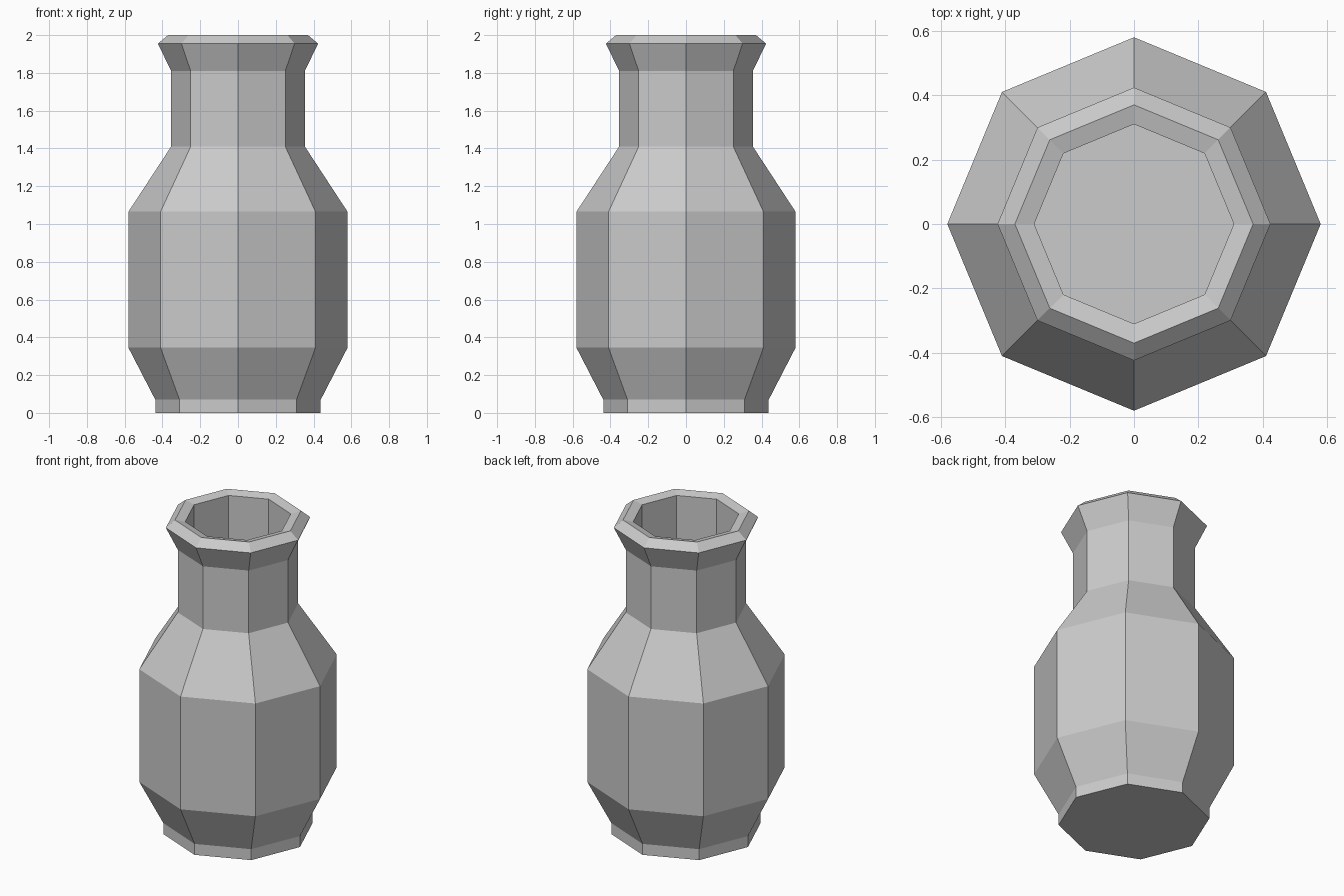
import bpy
import bmesh
import math

cube = bpy.data.objects.get("Cube")
if cube:
    bpy.data.objects.remove(cube, do_unlink=True)

SIDES = 8

# Single plain grey material
grey = bpy.data.materials.new("plain grey")
grey.use_nodes = True
colour = (0.6, 0.6, 0.6, 1.0)
grey.diffuse_color = colour
grey.node_tree.nodes["Principled BSDF"].inputs["Base Color"].default_value = colour


def add_ring(bm, radius, z):
    step = 2 * math.pi / SIDES
    return [bm.verts.new((radius * math.cos(i * step), radius * math.sin(i * step), z))
            for i in range(SIDES)]


def lathe(name, profile, material):
    """Octagonal lathe of (radius, height) points, capped at both ends."""
    bm = bmesh.new()
    rings = [add_ring(bm, r, z) for r, z in profile]
    for low, high in zip(rings, rings[1:]):
        for i in range(SIDES):
            j = (i + 1) % SIDES
            bm.faces.new((low[i], low[j], high[j], high[i]))
    bm.faces.new(rings[0][::-1])
    bm.faces.new(rings[-1])
    mesh = bpy.data.meshes.new(name)
    bm.to_mesh(mesh)
    bm.free()
    mesh.materials.append(material)
    obj = bpy.data.objects.new(name, mesh)
    bpy.context.collection.objects.link(obj)
    return obj


# Outside from foot to lip, then down the hollow to the inner floor
foot = [(0.438, 0), (0.438, 0.07)]
belly = [(0.58, 0.345), (0.58, 1.065)]
neck = [(0.354, 1.41), (0.354, 1.81)]
lip = [(0.424, 1.955), (0.37, 2.0)]
hollow = [(0.31, 1.985), (0.31, 0.07)]
lathe("vase", foot + belly + neck + lip + hollow, grey)
